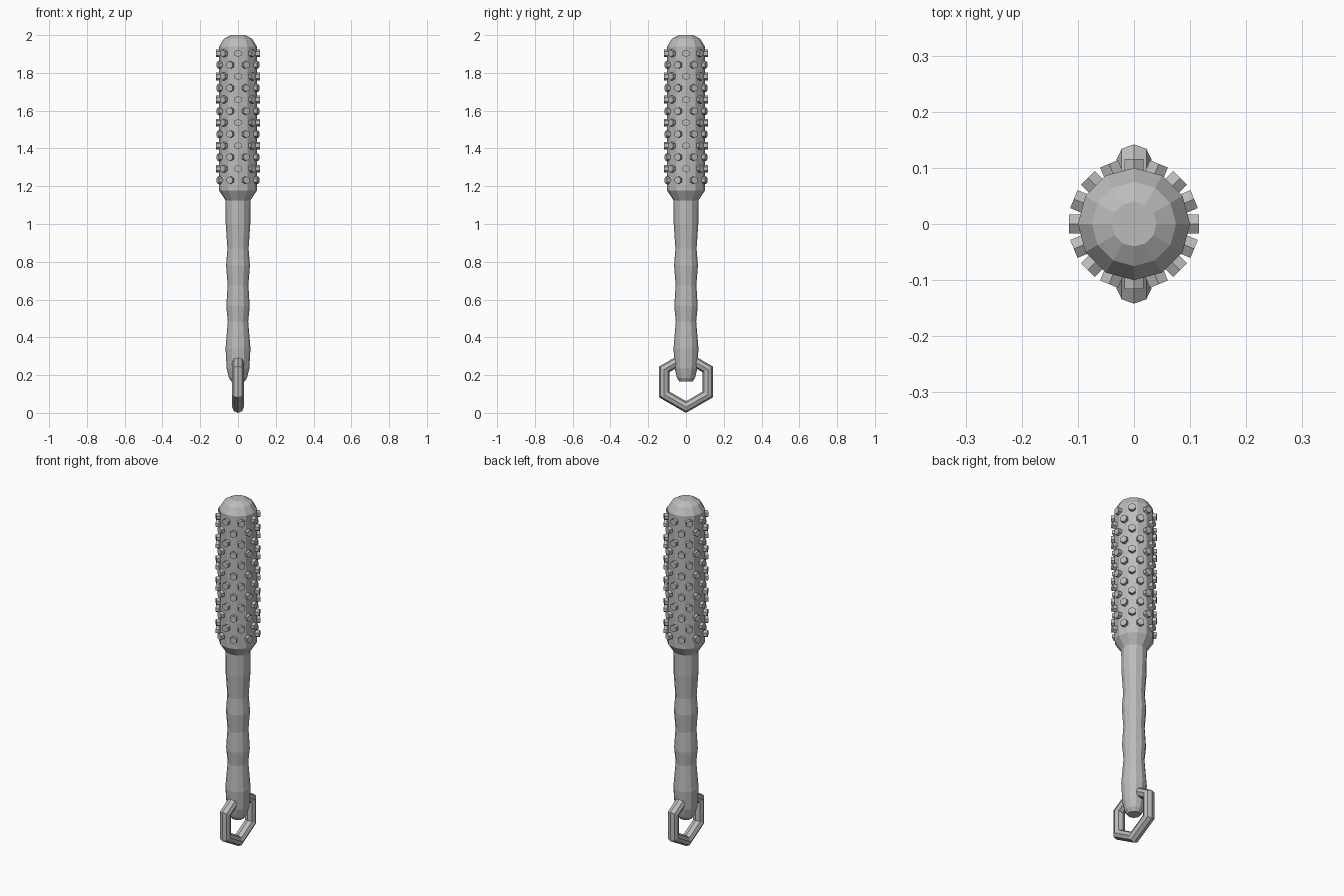
import bpy, bmesh, math
from mathutils import Matrix, Vector

if "Cube" in bpy.data.objects:
    bpy.data.objects.remove(bpy.data.objects["Cube"])

grey = bpy.data.materials.new("steel_grey")
grey.diffuse_color = (0.5, 0.5, 0.5, 1)
grey.use_nodes = True
grey.node_tree.nodes["Principled BSDF"].inputs["Base Color"].default_value = grey.diffuse_color


def finish(name, bm):
    bmesh.ops.recalc_face_normals(bm, faces=bm.faces)
    mesh = bpy.data.meshes.new(name)
    bm.to_mesh(mesh)
    bm.free()
    mesh.materials.append(grey)
    obj = bpy.data.objects.new(name, mesh)
    bpy.context.collection.objects.link(obj)
    return obj


def loft(bm, rings, closed=False):
    """Join rings of points with quads; cap the ends unless closed."""
    vs = [[bm.verts.new(p) for p in r] for r in rings]
    n = len(vs[0])
    for i in range(len(vs) if closed else len(vs) - 1):
        a, b = vs[i], vs[(i + 1) % len(vs)]
        for k in range(n):
            bm.faces.new((a[k], a[(k + 1) % n], b[(k + 1) % n], b[k]))
    if not closed:
        bm.faces.new(vs[0])
        bm.faces.new(vs[-1])


def lathe(name, profile, sides=12):
    bm = bmesh.new()
    angles = [2 * math.pi * k / sides for k in range(sides)]
    loft(bm, [[(r * math.cos(a), r * math.sin(a), z) for a in angles]
              for r, z in profile])
    return finish(name, bm)


# Wavy grip with a tapered pommel
lathe("handle", [(0.034, 0.165), (0.048, 0.185), (0.06, 0.235), (0.066, 0.34),
                 (0.054, 0.485), (0.062, 0.565), (0.055, 0.675), (0.063, 0.78),
                 (0.056, 0.87), (0.065, 1.0), (0.066, 1.13)])

# Thick striking head with a flared base and domed top
lathe("head", [(0.066, 1.125), (0.1, 1.177), (0.1, 1.94),
               (0.075, 1.98), (0.04, 2.0)])

# Staggered rows of hexagonal studs around the head
bm = bmesh.new()
rows = 12
for i in range(rows):
    z = 1.903 - i * (1.903 - 1.232) / (rows - 1)
    for k in range(8):
        a = math.radians(45 * k + 22.5 * (i % 2))
        d = Vector((math.cos(a), math.sin(a), 0))
        m = Matrix.Translation(d * 0.102 + Vector((0, 0, z))) \
            @ d.to_track_quat('Z', 'Y').to_matrix().to_4x4()
        bmesh.ops.create_cone(bm, cap_ends=True, segments=6, radius1=0.02,
                              radius2=0.02, depth=0.028, matrix=m)
finish("studs", bm)

# Hexagonal hanging ring passing through the pommel
bm = bmesh.new()
R, r = 0.133, 0.031
rings = []
for k in range(6):
    a = math.radians(90 + 60 * k)
    ring = []
    for j in range(8):
        t = 2 * math.pi * j / 8
        q = R + r * math.cos(t)
        ring.append((r * math.sin(t), q * math.cos(a), R + r + q * math.sin(a)))
    rings.append(ring)
loft(bm, rings, closed=True)
finish("hanging_ring", bm)
